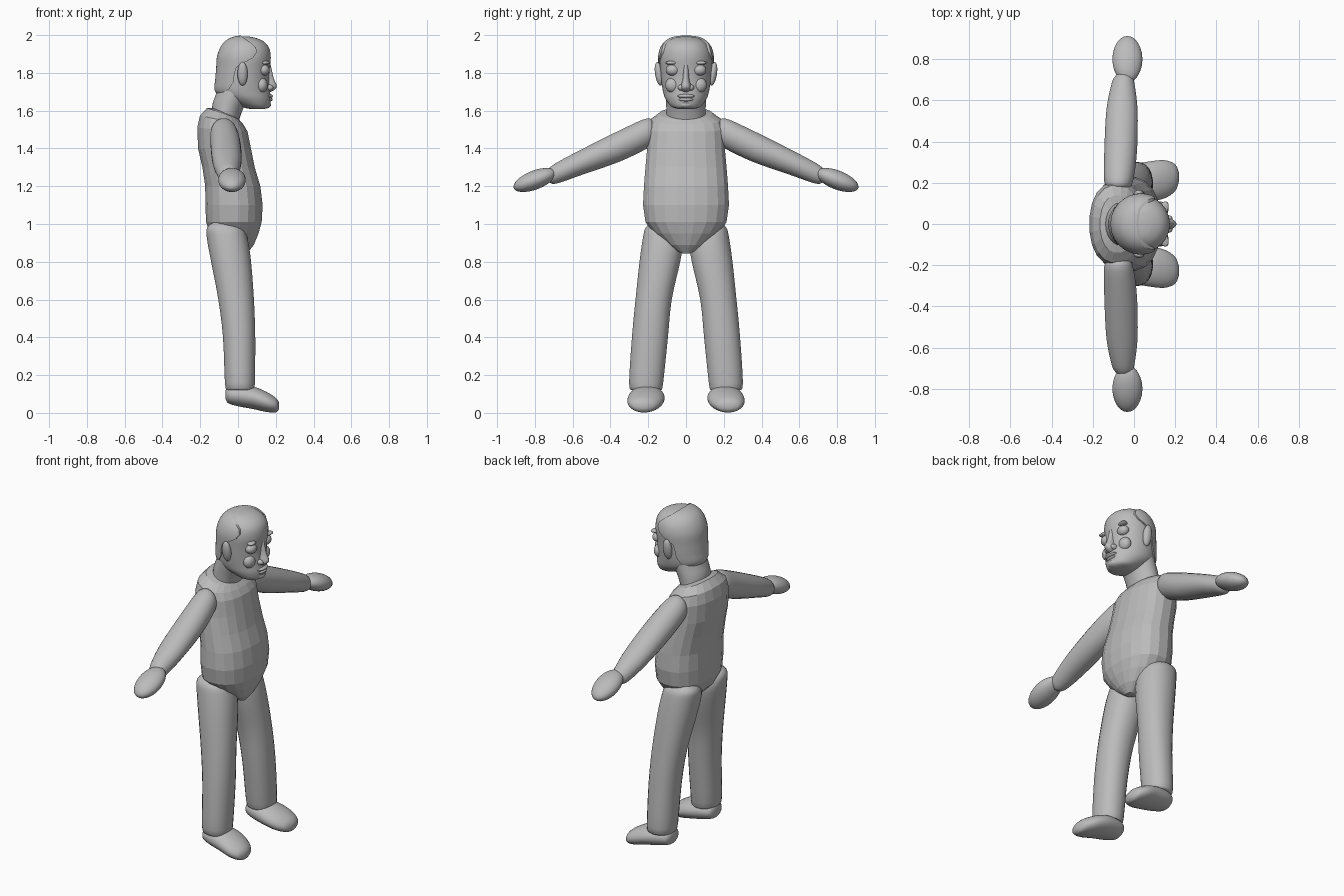
import bpy, bmesh, math
from mathutils import Vector, Matrix

default_cube = bpy.data.objects.get("Cube")
if default_cube:
    bpy.data.objects.remove(default_cube)

GREY = (0.5, 0.5, 0.5, 1)
clay = bpy.data.materials.new("clay grey")
clay.use_nodes = True
clay.diffuse_color = GREY
clay.node_tree.nodes["Principled BSDF"].inputs["Base Color"].default_value = GREY


def finish(name, bm, smooth=True):
    bmesh.ops.recalc_face_normals(bm, faces=bm.faces)
    mesh = bpy.data.meshes.new(name)
    bm.to_mesh(mesh)
    bm.free()
    mesh.materials.append(clay)
    obj = bpy.data.objects.new(name, mesh)
    bpy.context.collection.objects.link(obj)
    if smooth:
        smooth_by_angle(obj)
    return obj


def smooth_by_angle(obj):
    bpy.ops.object.select_all(action="DESELECT")
    obj.select_set(True)
    bpy.context.view_layer.objects.active = obj
    bpy.ops.object.shade_smooth_by_angle(angle=math.radians(50))


def refine(rings, steps):
    """Smoothly interpolate the rows between the given rings."""
    rows = [Vector(r) for r in rings]
    out = []
    for i in range(len(rows) - 1):
        a, b = rows[i], rows[i + 1]
        before, after = rows[max(i - 1, 0)], rows[min(i + 2, len(rows) - 1)]
        for k in range(steps):
            t = k / steps
            out.append(0.5 * (2 * a + (b - before) * t
                              + (2 * before - 5 * a + 4 * b - after) * t ** 2
                              + (3 * a - before - 3 * b + after) * t ** 3))
    return out + [rows[-1]]


def loft(name, axis, rings, sides=32, steps=4, side=1, power=1.0, grow=0.0, smooth=True):
    """Rings are (position, low a, high a, low b, high b, tilt) across the axis."""
    bm = bmesh.new()
    loops = []
    for pos, a0, a1, b0, b1, tilt in refine(rings, steps):
        loop = []
        for k in range(sides):
            ang = 2 * math.pi * (k + 0.5) / sides
            c, s = math.cos(ang), math.sin(ang)
            da = math.copysign(abs(c) ** power, c) * ((a1 - a0) / 2 + grow)
            db = math.copysign(abs(s) ** power, s) * ((b1 - b0) / 2 + grow)
            a, b, t = (a0 + a1) / 2 + da, (b0 + b1) / 2 + db, pos + tilt * da
            x, y, z = {"x": (t, a, b), "y": (a, t, b), "z": (a, b, t)}[axis]
            loop.append(bm.verts.new((x, y * side, z)))
        loops.append(loop)
    for low, high in zip(loops, loops[1:]):
        for k in range(sides):
            n = (k + 1) % sides
            bm.faces.new((low[k], low[n], high[n], high[k]))
    bm.faces.new(loops[0])
    bm.faces.new(loops[-1])
    return finish(name, bm, smooth)


def ball(name, centre, radii, turn=0.0, axis="X"):
    bm = bmesh.new()
    place = Matrix.Translation(centre) @ Matrix.Rotation(turn, 4, axis) @ Matrix.Diagonal((*radii, 1))
    bmesh.ops.create_uvsphere(bm, u_segments=24, v_segments=16, radius=1, matrix=place)
    return finish(name, bm)


def upright(rows):
    """Symmetric rings (height, back, front, half width, tilt)."""
    return [(z, x0, x1, -w, w, tilt) for z, x0, x1, w, tilt in rows]


def level(rows):
    return [(*r, 0) for r in rows]


# Torso with a rounded belly and sloping collar
loft("torso", "z", upright([
    (0.845, 0.01, 0.05, 0.025, 0), (0.89, -0.09, 0.085, 0.10, 0),
    (0.95, -0.15, 0.11, 0.17, 0), (1.01, -0.17, 0.127, 0.217, 0),
    (1.1, -0.175, 0.132, 0.23, 0), (1.2, -0.175, 0.12, 0.225, 0),
    (1.3, -0.19, 0.09, 0.217, 0), (1.4, -0.213, 0.07, 0.208, 0),
    (1.5, -0.217, 0.052, 0.205, -0.08), (1.55, -0.203, 0.03, 0.19, -0.2),
    (1.585, -0.165, 0.005, 0.14, -0.35), (1.59, -0.13, -0.01, 0.09, -0.4)]),
    sides=20, steps=1, power=0.88, smooth=False)

# Neck leaning forward
loft("neck", "z", upright([
    (1.56, -0.14, 0.0, 0.103, -0.4), (1.62, -0.135, 0.025, 0.105, -0.2),
    (1.68, -0.12, 0.06, 0.108, 0), (1.74, -0.1, 0.08, 0.11, 0)]))

# Head from jaw to crown
HEAD = upright([
    (1.608, 0.07, 0.135, 0.035, 0), (1.62, 0.02, 0.165, 0.075, 0),
    (1.66, -0.07, 0.174, 0.108, 0), (1.7, -0.114, 0.17, 0.122, 0),
    (1.76, -0.112, 0.165, 0.131, 0), (1.82, -0.107, 0.168, 0.136, 0),
    (1.88, -0.103, 0.174, 0.139, 0), (1.93, -0.085, 0.166, 0.127, 0),
    (1.965, -0.057, 0.138, 0.1, 0), (1.985, -0.02, 0.095, 0.065, 0),
    (1.992, 0.015, 0.06, 0.025, 0)])
loft("head", "z", HEAD, sides=40)

# Hair: a slightly larger shell trimmed to a receding hairline
hair = loft("hair", "z", HEAD, sides=48, grow=0.009, smooth=False)
hair.location.z = 0.005
HAIRLINE = [(-0.2, 1.69), (-0.1, 1.69), (-0.05, 1.71), (-0.025, 1.75), (-0.018, 1.8),
            (-0.008, 1.83), (0.03, 1.852), (0.08, 1.88), (0.1, 1.91), (0.095, 1.935),
            (0.065, 1.962), (0.03, 1.985), (-0.01, 2.02), (-0.2, 2.02)]
bm = bmesh.new()
face = bm.faces.new([bm.verts.new((x, -0.3, z)) for x, z in HAIRLINE])
grown = bmesh.ops.extrude_face_region(bm, geom=[face])["geom"]
bmesh.ops.translate(bm, vec=(0, 0.6, 0), verts=[g for g in grown if isinstance(g, bmesh.types.BMVert)])
cutter = finish("hairline_cutter", bm, smooth=False)
cutter.hide_render = True
trim = hair.modifiers.new("hairline", "BOOLEAN")
trim.operation, trim.object, trim.solver = "INTERSECT", cutter, "EXACT"
bpy.context.view_layer.update()
hair.data = bpy.data.meshes.new_from_object(hair.evaluated_get(bpy.context.evaluated_depsgraph_get()))
hair.modifiers.clear()
bpy.data.objects.remove(cutter)
smooth_by_angle(hair)

# Nose, mouth and chin
loft("nose", "z", upright([
    (1.7, 0.155, 0.175, 0.012, 0), (1.71, 0.13, 0.193, 0.026, 0),
    (1.73, 0.12, 0.206, 0.027, 0), (1.77, 0.12, 0.19, 0.018, 0),
    (1.83, 0.13, 0.176, 0.014, 0), (1.86, 0.14, 0.168, 0.01, 0)]), sides=20)
ball("upper_lip", (0.165, 0, 1.677), (0.02, 0.045, 0.011))
ball("lower_lip", (0.163, 0, 1.659), (0.02, 0.038, 0.011))
ball("chin", (0.14, 0, 1.632), (0.035, 0.042, 0.022))

for label, s in (("left", 1), ("right", -1)):
    # Face parts that come in pairs
    ball(label + "_eye", (0.137, s * 0.07, 1.815), (0.03, 0.037, 0.03))
    ball(label + "_brow", (0.138, s * 0.068, 1.853), (0.025, 0.045, 0.012), s * -0.5, "Z")
    ball(label + "_nostril", (0.165, s * 0.027, 1.722), (0.022, 0.016, 0.016))
    ball(label + "_cheek", (0.125, s * 0.07, 1.735), (0.032, 0.04, 0.04))
    ball(label + "_ear", (0.024, s * 0.143, 1.795), (0.027, 0.021, 0.063), s * -0.15)

    # Arm and mitten hand
    loft(label + "_arm", "y", level([
        (0.17, -0.12, -0.03, 1.43, 1.53), (0.205, -0.145, -0.005, 1.4, 1.56),
        (0.35, -0.145, 0.015, 1.33, 1.497), (0.55, -0.135, 0.018, 1.26, 1.397),
        (0.68, -0.11, 0.003, 1.215, 1.328), (0.72, -0.09, -0.01, 1.218, 1.3),
        (0.735, -0.07, -0.03, 1.24, 1.28)]), sides=24, side=s)
    ball(label + "_hand", (-0.032, s * 0.8, 1.233), (0.073, 0.12, 0.05), s * -0.37)

    # Leg and foot
    loft(label + "_leg", "z", level([
        (0.12, -0.06, 0.085, 0.13, 0.29), (0.16, -0.07, 0.09, 0.12, 0.302),
        (0.4, -0.08, 0.092, 0.095, 0.287), (0.6, -0.105, 0.085, 0.075, 0.268),
        (0.8, -0.143, 0.07, 0.03, 0.247), (0.92, -0.165, 0.052, 0.015, 0.23),
        (0.98, -0.165, 0.025, 0.05, 0.215), (1.01, -0.13, -0.04, 0.1, 0.18)]),
        sides=24, steps=3, side=s, power=0.92)
    loft(label + "_foot", "x", level([
        (-0.065, 0.175, 0.24, 0.07, 0.12), (-0.05, 0.145, 0.27, 0.05, 0.14),
        (0.0, 0.125, 0.29, 0.035, 0.15), (0.08, 0.113, 0.305, 0.02, 0.14),
        (0.15, 0.125, 0.31, 0.005, 0.112), (0.2, 0.16, 0.29, 0.003, 0.08),
        (0.218, 0.205, 0.25, 0.02, 0.055)]), side=s)
